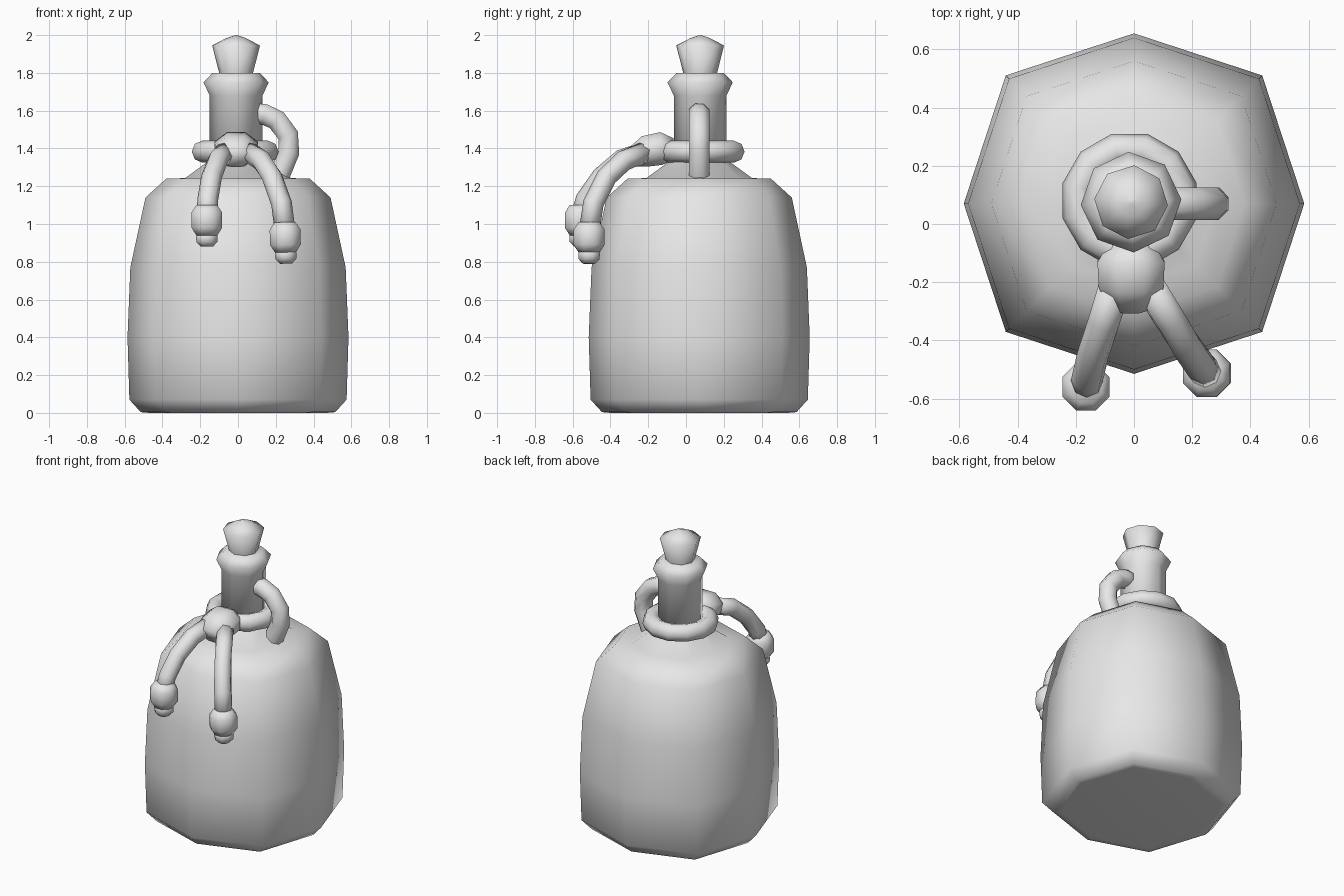
import bpy, bmesh
from math import sin, cos, pi, radians
from mathutils import Vector

if "Cube" in bpy.data.objects:
    bpy.data.objects.remove(bpy.data.objects["Cube"], do_unlink=True)

grey = bpy.data.materials.new("plain grey")
grey.use_nodes = True
grey.diffuse_color = (0.8, 0.8, 0.8, 1)
grey.node_tree.nodes["Principled BSDF"].inputs["Base Color"].default_value = (0.8, 0.8, 0.8, 1)


def finish(ob):
    ob.data.materials.clear()
    ob.data.materials.append(grey)
    for p in ob.data.polygons:
        p.use_smooth = True


def tube(name, points, radii, ref, sides=8, phase=0.0, flat=1.0, bulge=1.0):
    """Sweep a polygon along points; bulge widens every second corner."""
    pts = [Vector(p) for p in points]
    bm = bmesh.new()
    rings = []
    for i, (p, r) in enumerate(zip(pts, radii)):
        t = pts[min(i + 1, len(pts) - 1)] - pts[max(i - 1, 0)]
        if t.length < 1e-6:
            t = Vector((0, 0, 1))
        t.normalize()
        v = t.cross(Vector(ref)).normalized()
        u = v.cross(t)
        ring = []
        for k in range(sides):
            a = 2 * pi * k / sides + phase
            rr = r * (bulge if k % 2 else 1)
            ring.append(bm.verts.new(p + u * rr * cos(a) + v * rr * flat * sin(a)))
        rings.append(ring)
    for a, b in zip(rings, rings[1:]):
        for k in range(sides):
            n = (k + 1) % sides
            bm.faces.new((a[k], a[n], b[n], b[k]))
    bm.faces.new(rings[0])
    bm.faces.new(rings[-1])
    bmesh.ops.recalc_face_normals(bm, faces=bm.faces)
    me = bpy.data.meshes.new(name)
    bm.to_mesh(me)
    bm.free()
    ob = bpy.data.objects.new(name, me)
    bpy.context.collection.objects.link(ob)
    finish(ob)
    return ob


def lathe(name, x, y, profile, phase=0.0, bulge=1.0):
    return tube(name, [(x, y, z) for r, z in profile], [r for r, z in profile],
                (1, 0, 0), phase=phase, bulge=bulge)


# Jug body with its sloped shoulder
lathe("jug_body", 0, 0.07,
      [(0.47, 0), (0.515, 0.004), (0.575, 0.07), (0.585, 0.4), (0.57, 0.77),
       (0.49, 1.14), (0.38, 1.24), (0.28, 1.243), (0.14, 1.345)], bulge=1.065)

# Neck with flared lip, and the stopper
lathe("neck", -0.01, 0.075,
      [(0.14, 1.28), (0.14, 1.68), (0.173, 1.75), (0.125, 1.8)], phase=radians(3))
lathe("stopper", -0.01, 0.075,
      [(0.09, 1.77), (0.09, 1.8), (0.127, 1.945), (0.05, 1.985), (0.004, 2.0)],
      phase=radians(-5))

# Side handle
tube("handle", [(0.08, 0.07, 1.585), (0.14, 0.07, 1.58), (0.205, 0.07, 1.55),
                (0.265, 0.07, 1.47), (0.27, 0.07, 1.38), (0.22, 0.07, 1.26),
                (0.19, 0.07, 1.19)], [0.06] * 7, (0, 1, 0), phase=pi / 8)

# Rope loop around the neck
bpy.ops.mesh.primitive_torus_add(location=(-0.015, 0.08, 1.383), major_segments=12,
                                 minor_segments=8, major_radius=0.18, minor_radius=0.058,
                                 rotation=(0, 0, radians(15)))
loop = bpy.context.object
loop.name = "rope_loop"
finish(loop)

# Knot at the front
tube("rope_knot", [(-0.01, -0.07, 1.395), (-0.01, -0.13, 1.4), (-0.01, -0.21, 1.385),
                   (-0.01, -0.285, 1.35)], [0.085, 0.125, 0.12, 0.075],
     (1, 0, 0), phase=pi / 8, flat=0.75)

# Hanging rope ends, each with a stopper knot and a short tip
ropes = {
    "right": [(-0.065, -0.21, 1.385), (-0.105, -0.34, 1.34), (-0.14, -0.445, 1.25),
              (-0.16, -0.53, 1.13), (-0.165, -0.56, 1.03)],
    "left": [(0.05, -0.21, 1.385), (0.125, -0.33, 1.335), (0.18, -0.42, 1.25),
             (0.23, -0.49, 1.11), (0.25, -0.513, 0.96)],
}
for side, path in ropes.items():
    tube(side + "_rope", path, [0.055] * 5, (1, 0, 0))
    c = Vector(path[-1])
    d = Vector((0.03 if side == "left" else 0, 0.0, -1)).normalized()
    c.z -= 0.01 if side == "right" else 0.03
    tube(side + "_end_knot", [c + d * s for s in (-0.08, -0.04, 0.04, 0.08)],
         [0.06, 0.088, 0.088, 0.06], (1, 0, 0), phase=pi / 8)
    tube(side + "_rope_tip", [c + d * s for s in (0.06, 0.085, 0.115, 0.14)],
         [0.05, 0.062, 0.06, 0.035], (1, 0, 0), phase=pi / 8)
